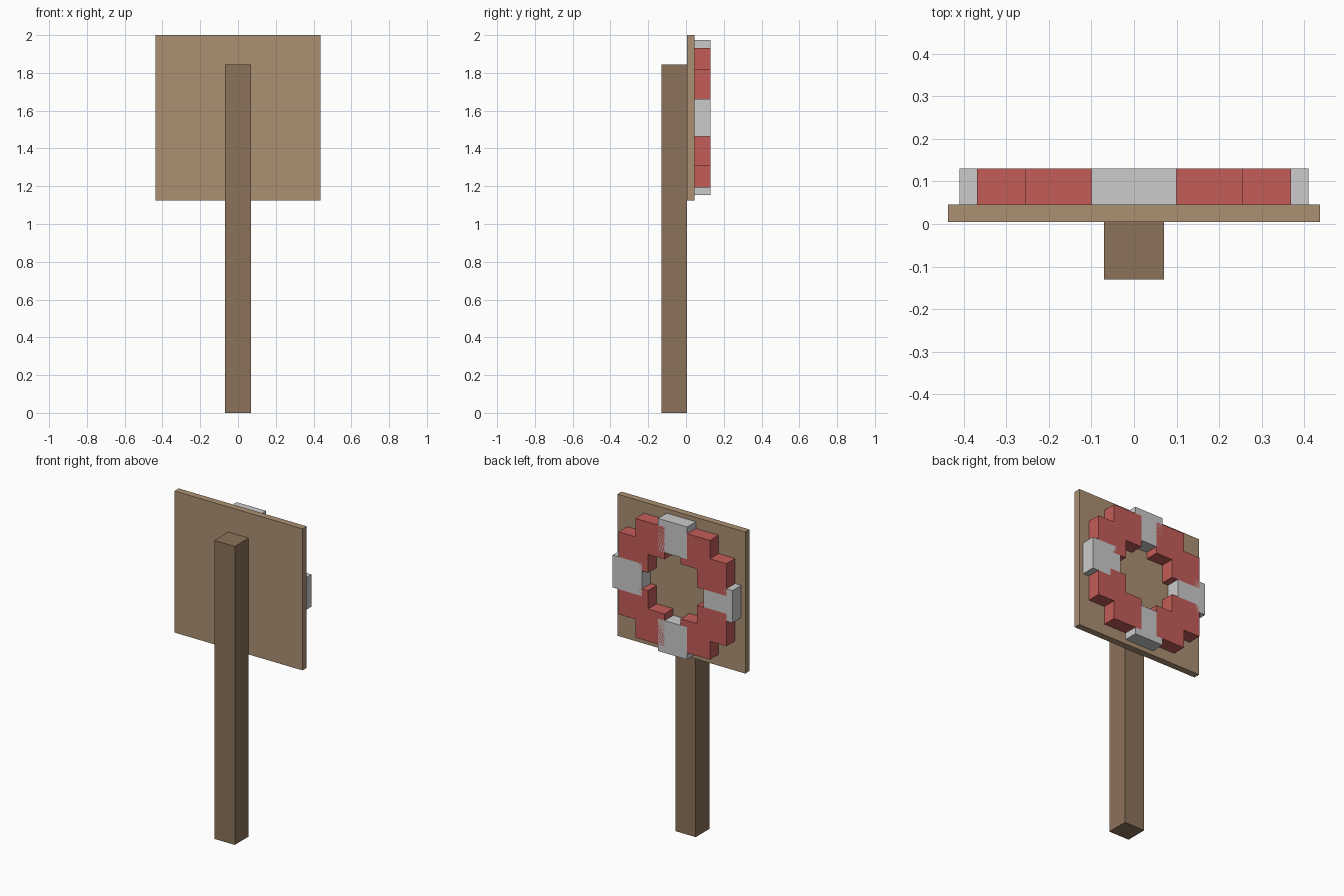
import bpy
from math import sin, cos, tau

if "Cube" in bpy.data.objects:
    bpy.data.objects.remove(bpy.data.objects["Cube"])


def material(name, color):
    mat = bpy.data.materials.new(name)
    mat.diffuse_color = color
    mat.use_nodes = True
    mat.node_tree.nodes["Principled BSDF"].inputs["Base Color"].default_value = mat.diffuse_color
    return mat


def box(name, x, y, z, mat=None):
    """Box from (min, max) ranges on each axis."""
    bpy.ops.mesh.primitive_cube_add(size=1)
    ob = bpy.context.object
    ob.name = name
    ob.location = [(a + b) / 2 for a, b in (x, y, z)]
    ob.scale = [b - a for a, b in (x, y, z)]
    bpy.ops.object.transform_apply(location=True, rotation=True, scale=True)
    if mat:
        ob.data.materials.append(mat)
    return ob


post_wood = material("post_wood", (0.26, 0.17, 0.10, 1))
board_wood = material("board_wood", (0.41, 0.28, 0.17, 1))
red = material("ring_red", (0.55, 0.11, 0.10, 1))

# Post and backing board
box("post", (-0.07, 0.07), (-0.131, 0.005), (0, 1.845), post_wood)
box("board", (-0.4375, 0.4375), (0.005, 0.046), (1.125, 2.0), board_wood)

# Life ring: twelve upright blocks on a circle, every third one grey
radius, half, centre_z = 0.31, 0.1, 1.563
for i in range(12):
    a = tau * i / 12
    cx, cz = radius * cos(a), centre_z + radius * sin(a)
    is_grey = i % 3 == 0
    box("ring_band" if is_grey else "ring_segment",
        (cx - half, cx + half), (0.046, 0.131), (cz - half, cz + half),
        None if is_grey else red)
